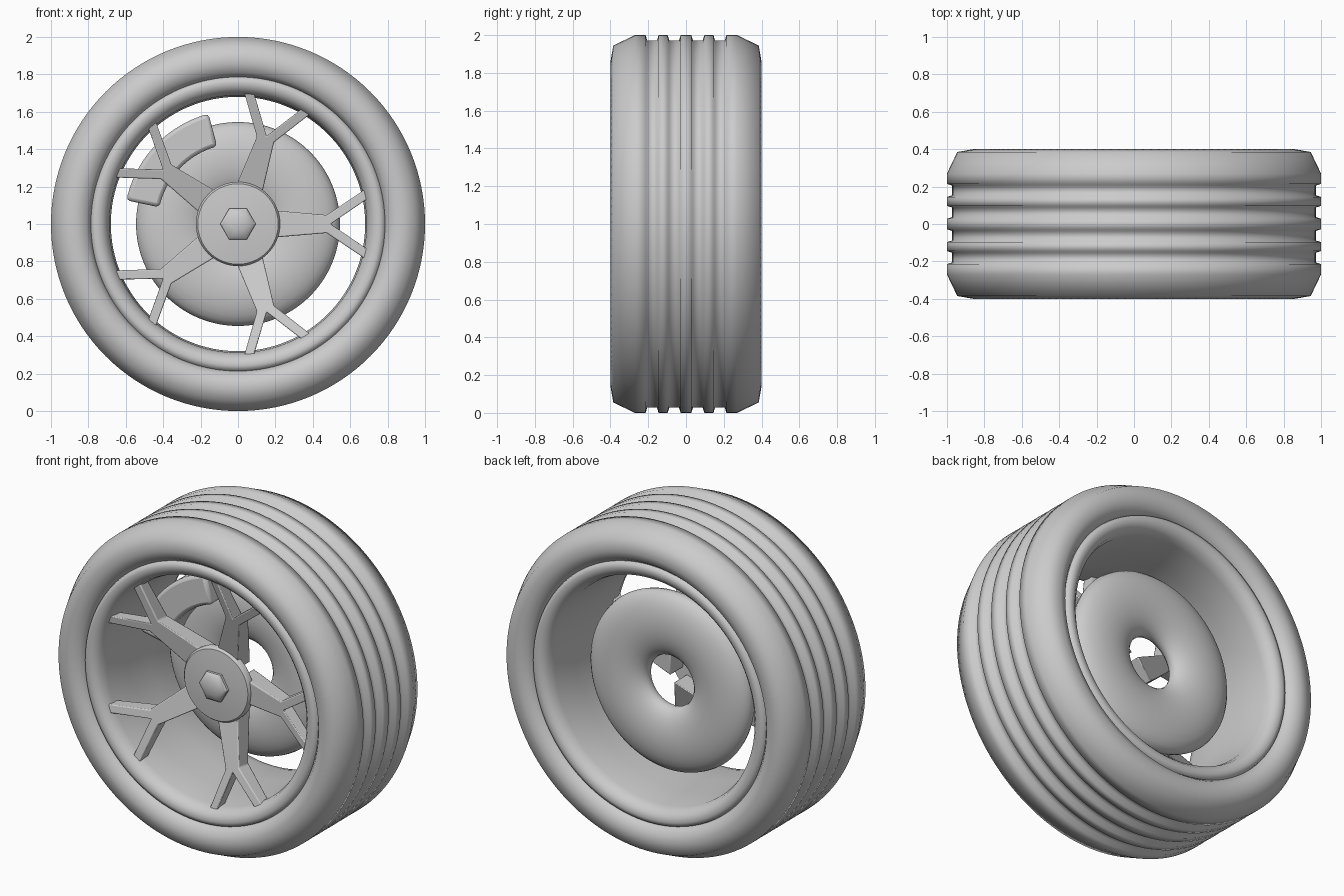
import bpy, bmesh, math

if "Cube" in bpy.data.objects:
    bpy.data.objects.remove(bpy.data.objects["Cube"])

gray = bpy.data.materials.new("light_gray")
gray.diffuse_color = (0.6, 0.6, 0.6, 1)
gray.use_nodes = True
gray.node_tree.nodes["Principled BSDF"].inputs["Base Color"].default_value = gray.diffuse_color


def finish(name, bm, angle, bevel=0.0):
    """Clean the mesh, make the object, shade it and optionally bevel it."""
    bmesh.ops.remove_doubles(bm, verts=bm.verts, dist=1e-5)
    bmesh.ops.recalc_face_normals(bm, faces=bm.faces)
    me = bpy.data.meshes.new(name)
    bm.to_mesh(me)
    bm.free()
    me.materials.append(gray)
    ob = bpy.data.objects.new(name, me)
    bpy.context.collection.objects.link(ob)
    ob.location.z = 1
    if bevel:
        mod = ob.modifiers.new("Bevel", 'BEVEL')
        mod.width = bevel
        mod.segments = 2
        mod.limit_method = 'ANGLE'
    bpy.ops.object.select_all(action='DESELECT')
    ob.select_set(True)
    bpy.context.view_layer.objects.active = ob
    bpy.ops.object.shade_smooth_by_angle(angle=math.radians(angle))
    return ob


def lathe(name, profile, steps=128, angle=40):
    """Revolve a closed (radius, y) profile around the wheel axis."""
    bm = bmesh.new()
    rings = []
    for i in range(steps):
        a = math.tau * i / steps
        rings.append([bm.verts.new((r * math.cos(a), y, r * math.sin(a))) for r, y in profile])
    n = len(profile)
    for i in range(steps):
        p, q = rings[i], rings[(i + 1) % steps]
        for j in range(n):
            k = (j + 1) % n
            if profile[j][0] == 0 and profile[k][0] == 0:
                continue
            if profile[j][0] == 0:
                bm.faces.new((p[j], p[k], q[k]))
            elif profile[k][0] == 0:
                bm.faces.new((p[j], p[k], q[j]))
            else:
                bm.faces.new((p[j], p[k], q[k], q[j]))
    return finish(name, bm, angle)


def prism(name, front, back, angle=30, bevel=0.0):
    """Solid between two matching outlines."""
    bm = bmesh.new()
    f = [bm.verts.new(p) for p in front]
    b = [bm.verts.new(p) for p in back]
    bm.faces.new(f)
    bm.faces.new(b[::-1])
    for i in range(len(f)):
        j = (i + 1) % len(f)
        bm.faces.new((f[i], b[i], b[j], f[j]))
    return finish(name, bm, angle, bevel)


def mirrored(half):
    return [(r, -y) for r, y in reversed(half)] + half


# Tyre with four tread grooves and rounded sidewalls
tyre_half = [(1, .028), (.972, .037), (.972, .088), (1, .097), (1, .145), (.972, .154),
             (.972, .205), (1, .214), (1, .27), (.945, .385), (.86, .4), (.81, .378), (.785, .345)]
lathe("tyre", mirrored(tyre_half), angle=80)

# Rim barrel with a rounded lip on both sides
rim_half = [(.68, .1), (.688, .29), (.70, .335), (.725, .36), (.757, .37), (.782, .36), (.79, .335)]
lathe("rim", mirrored(rim_half), angle=60)

# Hub cap and hexagonal centre nut
lathe("hub_cap", [(0, -.225), (.12, -.222), (.215, -.212), (.225, -.2), (.225, -.17), (0, -.17)], 64)
lathe("centre_nut", [(0, -.268), (.045, -.264), (.08, -.252), (.095, -.238), (.095, -.2), (0, -.2)], 6, 30)

# Brake disc: flattened ring
disc = []
for i in range(24):
    a = math.tau * i / 24
    disc.append((.35 + .195 * math.cos(a), .13 + .09 * math.sin(a)))
lathe("brake_disc", disc, angle=60)

# Brake caliper: curved block over the edge of the disc
arc = [math.radians(105 + 63 * i / 20) for i in range(21)]
outline = [(.61 * math.cos(a), .61 * math.sin(a)) for a in arc]
outline += [(.43 * math.cos(a), .43 * math.sin(a)) for a in reversed(arc)]
prism("brake_caliper", [(x, -.1, z) for x, z in outline], [(x, .08, z) for x, z in outline], 30, .02)

# Five forked spokes, sloping outward from the hub to the front lip
side = [(.14, .075), (.22, .07), (.475, .048), (.685, .19), (.70, .14), (.495, 0)]
spoke = side + [(x, -z) for x, z in reversed(side[:-1])]
for i in range(5):
    c, s = math.cos(math.tau * i / 5), math.sin(math.tau * i / 5)
    front, back = [], []
    for x, z in spoke:
        y = -.19 - .28 * (x - .2)
        p, q = x * c - z * s, x * s + z * c
        front.append((p, y, q))
        back.append((p, y + .12 - .1 * (x - .2), q))
    prism("spoke_%d" % (i + 1), front, back, 30, .006)
